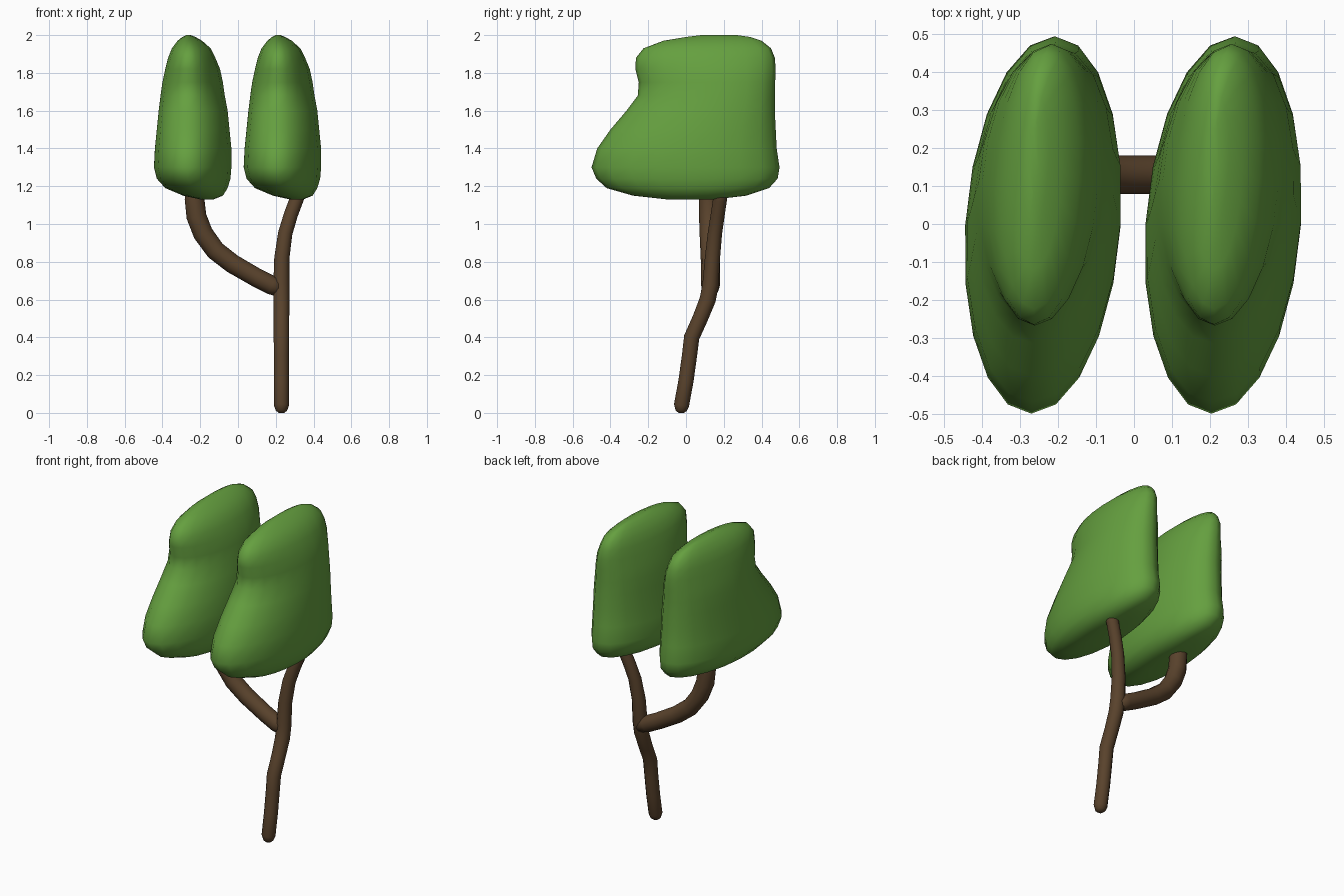
import bpy, bmesh, math
from mathutils import Vector


def material(name, rgb):
    m = bpy.data.materials.new(name)
    m.diffuse_color = (*rgb, 1)
    return m


def loft(name, rings, mat):
    """Skin closed rings of points and cap both ends."""
    bm = bmesh.new()
    loops = [[bm.verts.new(p) for p in ring] for ring in rings]
    n = len(loops[0])
    for a, b in zip(loops, loops[1:]):
        for i in range(n):
            j = (i + 1) % n
            bm.faces.new((a[i], a[j], b[j], b[i]))
    bm.faces.new(loops[0][::-1])
    bm.faces.new(loops[-1])
    bmesh.ops.recalc_face_normals(bm, faces=bm.faces)
    for f in bm.faces:
        f.smooth = True
    me = bpy.data.meshes.new(name)
    bm.to_mesh(me)
    bm.free()
    me.materials.append(mat)
    ob = bpy.data.objects.new(name, me)
    bpy.context.collection.objects.link(ob)
    return ob


def tube(name, path, mat, sides=12):
    """Round limb along (x, y, z, radius) points."""
    pts = [Vector(p[:3]) for p in path]
    rings = []
    for i, p in enumerate(path):
        t = pts[min(i + 1, len(pts) - 1)] - pts[max(i - 1, 0)]
        q = Vector((0, 0, 1)).rotation_difference(t.normalized())
        angles = [2 * math.pi * k / sides for k in range(sides)]
        rings.append([pts[i] + q @ Vector((p[3] * math.cos(a), p[3] * math.sin(a), 0))
                      for a in angles])
    return loft(name, rings, mat)


bark = material("bark", (0.10, 0.055, 0.025))
leaf = material("leaf", (0.13, 0.35, 0.05))

# Trunk, running on into the right branch
tube("trunk", [
    (0.23, -0.025, 0.0, 0.014), (0.23, -0.025, 0.012, 0.03), (0.23, -0.024, 0.04, 0.04),
    (0.23, 0.0, 0.17, 0.04), (0.23, 0.018, 0.3, 0.04), (0.23, 0.03, 0.4, 0.041),
    (0.23, 0.075, 0.5, 0.041), (0.23, 0.115, 0.6, 0.043), (0.23, 0.13, 0.68, 0.043),
    (0.232, 0.14, 0.82, 0.04), (0.25, 0.153, 0.95, 0.038), (0.28, 0.168, 1.05, 0.037),
    (0.31, 0.18, 1.13, 0.037), (0.34, 0.19, 1.22, 0.036)], bark)

# Left branch
tube("left_branch", [
    (0.23, 0.13, 0.65, 0.04), (0.18, 0.13, 0.675, 0.05), (0.1, 0.13, 0.715, 0.05),
    (-0.03, 0.13, 0.79, 0.051), (-0.12, 0.128, 0.86, 0.052), (-0.185, 0.125, 0.95, 0.053),
    (-0.22, 0.122, 1.04, 0.053), (-0.23, 0.12, 1.13, 0.052), (-0.23, 0.12, 1.24, 0.05)], bark)

# Crown cross-sections: z, x range, y range
sections = [
    (1.13, -0.20, -0.13, -0.10, 0.15), (1.15, -0.29, -0.08, -0.28, 0.32),
    (1.19, -0.385, -0.055, -0.42, 0.44), (1.24, -0.43, -0.04, -0.475, 0.485),
    (1.30, -0.445, -0.035, -0.50, 0.495), (1.40, -0.44, -0.035, -0.47, 0.48),
    (1.50, -0.43, -0.045, -0.40, 0.475), (1.60, -0.42, -0.055, -0.315, 0.47),
    (1.68, -0.41, -0.07, -0.255, 0.47), (1.75, -0.40, -0.08, -0.25, 0.472),
    (1.82, -0.385, -0.095, -0.268, 0.475), (1.88, -0.37, -0.12, -0.265, 0.47),
    (1.93, -0.35, -0.145, -0.225, 0.45), (1.97, -0.32, -0.19, -0.12, 0.40),
    (1.99, -0.295, -0.225, 0.0, 0.34), (2.0, -0.275, -0.25, 0.08, 0.27)]


def crown(name, dx):
    rings = []
    for z, x0, x1, y0, y1 in sections:
        ring = []
        for k in range(20):
            a = 2 * math.pi * k / 20
            y = (y0 + y1) / 2 + (y1 - y0) / 2 * math.sin(a)
            x = (x0 + x1) / 2 + (x1 - x0) / 2 * (math.cos(a) + 0.15 * math.sin(a))
            ring.append((x + dx, y, z))
        rings.append(ring)
    return loft(name, rings, leaf)


# Two matching leaf crowns
crown("left_crown", 0)
crown("right_crown", 0.475)
